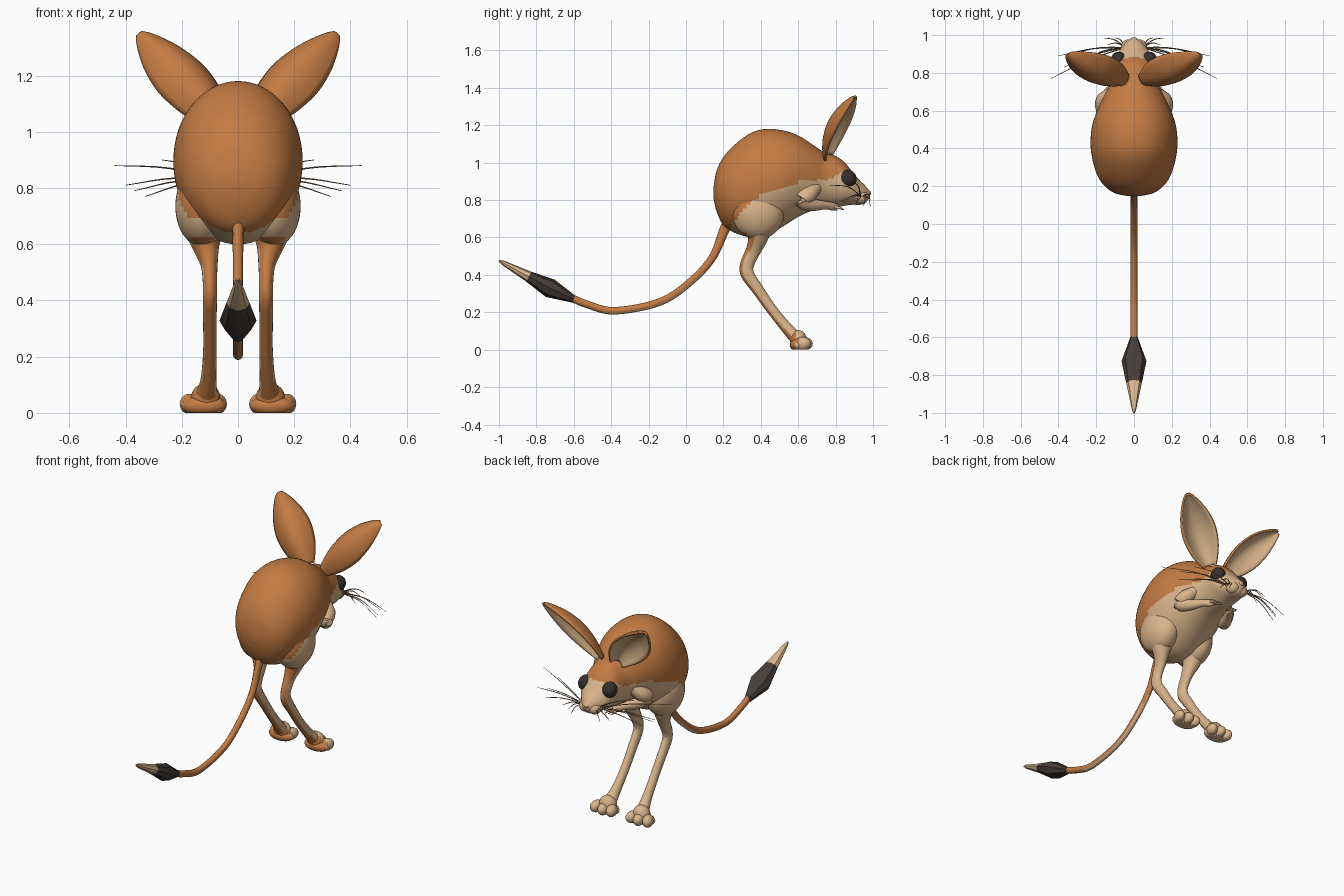
import bpy, bmesh, math
from mathutils import Vector, Matrix

if "Cube" in bpy.data.objects:
    bpy.data.objects.remove(bpy.data.objects["Cube"])


def mat(name, rgb):
    m = bpy.data.materials.new(name)
    m.diffuse_color = (*rgb, 1)
    m.use_nodes = True
    m.node_tree.nodes["Principled BSDF"].inputs["Base Color"].default_value = m.diffuse_color
    return m


ORANGE = mat("orange fur", (0.55, 0.20, 0.057))
CREAM = mat("cream fur", (0.70, 0.46, 0.26))
DARK = mat("dark tuft", (0.06, 0.047, 0.04))
EYE = mat("eye black", (0.035, 0.03, 0.028))
WHISKER = mat("whisker tan", (0.30, 0.20, 0.12))


def interp(knots, x):
    """Piecewise linear lookup."""
    if x <= knots[0][0]:
        return knots[0][1]
    for (a, p), (b, q) in zip(knots, knots[1:]):
        if x <= b:
            return p + (q - p) * (x - a) / (b - a)
    return knots[-1][1]


def smooth(knots, n):
    """Catmull-Rom through tuples, n steps per span."""
    k = [Vector(p) for p in knots]
    k = [2 * k[0] - k[1]] + k + [2 * k[-1] - k[-2]]
    out = []
    for i in range(1, len(k) - 2):
        a, b, c, d = k[i - 1:i + 3]
        for j in range(n):
            t = j / n
            out.append(0.5 * (2 * b + (c - a) * t + (2 * a - 5 * b + 4 * c - d) * t * t
                              + (3 * b - a - 3 * c + d) * t ** 3))
    return out + [k[-2]]


def loft(bm, rings, sides):
    """rings: (centre, u axis, v axis), closed at both ends."""
    loops = []
    for c, u, v in rings:
        loops.append([bm.verts.new(c + u * math.cos(a) + v * math.sin(a))
                      for a in (2 * math.pi * i / sides for i in range(sides))])
    for p, q in zip(loops, loops[1:]):
        for i in range(sides):
            j = (i + 1) % sides
            bm.faces.new((p[i], p[j], q[j], q[i]))
    bm.faces.new(loops[0])
    bm.faces.new(loops[-1])


def tube(bm, pts, sides, ref=(1, 0, 0)):
    """pts: 5-vectors x, y, z, radius along ref, radius across."""
    rings = []
    for i, p in enumerate(pts):
        a, b = pts[max(i - 1, 0)], pts[min(i + 1, len(pts) - 1)]
        t = (Vector(b[:3]) - Vector(a[:3])).normalized()
        u = Vector(ref)
        u = (u - t * u.dot(t)).normalized()
        rings.append((Vector(p[:3]), u * p[3], t.cross(u) * p[4]))
    loft(bm, rings, sides)


def ball(bm, c, r, seg=20, rot=None):
    m = Matrix.Translation(c) @ (rot or Matrix()) @ Matrix.Diagonal((*r, 1))
    bmesh.ops.create_uvsphere(bm, u_segments=seg, v_segments=seg // 2 + 2, radius=1, matrix=m)


def finish(bm, name, mats, rule=None, mirror=False, angle=60, recalc=True):
    if recalc:
        bmesh.ops.recalc_face_normals(bm, faces=bm.faces[:])
    bm.normal_update()
    if rule:
        for f in bm.faces:
            f.material_index = rule(f.calc_center_median(), f.normal)
    me = bpy.data.meshes.new(name)
    bm.to_mesh(me)
    bm.free()
    ob = bpy.data.objects.new(name, me)
    bpy.context.collection.objects.link(ob)
    for m in mats:
        me.materials.append(m)
    bpy.ops.object.select_all(action='DESELECT')
    ob.select_set(True)
    bpy.context.view_layer.objects.active = ob
    bpy.ops.object.shade_smooth_by_angle(angle=math.radians(angle))
    if mirror:
        ob.modifiers.new("mirror", 'MIRROR').use_mirror_merge = False
    return ob


FUR_LINE = [(.20, .55), (.217, .615), (.26, .695), (.34, .775), (.42, .84), (.61, .90),
            (.77, .91), (.83, .945), (.89, .96), (.925, .91), (.945, 1.2)]


def fur(c, n):
    """Cream below the flank line, orange on the backs of the legs."""
    return int(c.z < interp(FUR_LINE, c.y) and not (c.z < .62 and n.y < -.4))


# Body and head: one loft along y (y, top, bottom, half width)
stations = [(.147, .87, .81, .03), (.163, .955, .74, .10), (.2, 1.03, .665, .155),
            (.26, 1.096, .625, .195), (.35, 1.16, .60, .222), (.43, 1.18, .61, .23),
            (.52, 1.172, .66, .222), (.60, 1.145, .71, .195), (.68, 1.095, .745, .158),
            (.74, 1.055, .755, .128), (.80, 1.035, .76, .115), (.85, 1.0, .77, .112),
            (.89, .95, .775, .097), (.93, .905, .775, .068), (.96, .875, .785, .045),
            (.98, .85, .81, .02)]
bm = bmesh.new()
loft(bm, [(Vector((0, y, (t + b) / 2)), Vector((w, 0, 0)), Vector((0, 0, (t - b) / 2)))
          for y, t, b, w in smooth([s for s in stations], 6)], 64)
finish(bm, "body_and_head", [ORANGE, CREAM], fur)

# Muzzle pads and nose
bm = bmesh.new()
ball(bm, (.03, .935, .815), (.04, .042, .036))
finish(bm, "muzzle_pad", [CREAM], mirror=True)
bm = bmesh.new()
ball(bm, (0, .972, .838), (.02, .018, .016), 12)
finish(bm, "nose", [CREAM])

# Eyes
bm = bmesh.new()
ball(bm, (.082, .865, .914), (.042, .047, .047), 24)
finish(bm, "eye", [EYE], mirror=True)

# Haunches and hind legs
bm = bmesh.new()
ball(bm, (.125, .385, .735), (.098, .14, .145), 40)
finish(bm, "haunch", [ORANGE, CREAM], fur, mirror=True)
bm = bmesh.new()
tube(bm, smooth([(.12, .39, .67, .085, .085), (.115, .385, .60, .052, .055),
                 (.103, .36, .53, .031, .040), (.1, .328, .46, .025, .037),
                 (.1, .328, .405, .025, .036), (.1, .385, .32, .024, .031),
                 (.1, .455, .22, .024, .028), (.105, .535, .12, .028, .030),
                 (.112, .59, .06, .04, .035)], 5), 20)
finish(bm, "hind_leg", [ORANGE, CREAM], fur, mirror=True)

# Hind feet: sole, instep and three splayed toes
bm = bmesh.new()
ball(bm, (.115, .60, .055), (.052, .045, .05))
ball(bm, (.122, .597, .025), (.08, .042, .036))
for x, y, a in ((.072, .625, .3), (.122, .632, 0), (.175, .622, -.3)):
    ball(bm, (x, y, .032), (.031, .046, .036), rot=Matrix.Rotation(a, 4, 'Z'))
for v in bm.verts:
    v.co.z = max(v.co.z, 0)
finish(bm, "hind_foot", [ORANGE, CREAM], fur, mirror=True)

# Front legs with small fingers
bm = bmesh.new()
tube(bm, smooth([(.115, .70, .87, .03, .03), (.15, .655, .83, .045, .05),
                 (.165, .62, .795, .042, .042), (.14, .675, .775, .034, .034),
                 (.10, .745, .772, .022, .022), (.075, .785, .765, .022, .016),
                 (.065, .81, .76, .016, .010)], 4), 16, (0, 0, 1))
for dx in (-.02, 0, .02):
    tube(bm, smooth([(.07 + dx * .5, .79, .764, .009, .009), (.062 + dx, .82, .758, .008, .008),
                     (.056 + dx, .845, .748, .002, .002)], 3), 6)
finish(bm, "front_leg", [CREAM], mirror=True)

# Ears: cupped leaf shapes, cream inside and orange outside
base, tip = Vector((.06, .768, 1.025)), Vector((.347, .905, 1.342))
axis = (tip - base).normalized()
wide = Vector((.68, -.52, -.5))
wide = (wide - axis * wide.dot(axis)).normalized()
opening = axis.cross(wide)
WIDTH = [(0, .035, 0), (.15, .068, 0), (.3, .09, 0), (.5, .099, 0), (.7, .082, 0),
         (.85, .054, 0), (.95, .028, 0), (1, .008, 0)]
bm = bmesh.new()
rows = []
for t, w, _ in smooth(WIDTH, 4):
    p = base.lerp(tip, t)
    rows.append([bm.verts.new(p + wide * w * s - opening * w * .75 * (1 - s * s))
                 for s in (i / 7 - 1 for i in range(15))])
for p, q in zip(rows, rows[1:]):
    for i in range(14):
        f = bm.faces.new((p[i], p[i + 1], q[i + 1], q[i]))
        f.normal_update()
        if f.normal.dot(opening) < 0:
            f.normal_flip()
ear = finish(bm, "ear", [CREAM, ORANGE], recalc=False)
sol = ear.modifiers.new("thickness", 'SOLIDIFY')
sol.thickness, sol.offset = .012, -1
sol.material_offset = sol.material_offset_rim = 1
ear.modifiers.new("mirror", 'MIRROR').use_mirror_merge = False

# Tail, pale along part of its underside
bm = bmesh.new()
tube(bm, smooth([(0, .25, .72, .026, .034), (0, .205, .64, .02, .027), (0, .14, .49, .018, .021),
                 (0, .02, .36, .018, .02), (0, -.14, .255, .018, .02), (0, -.38, .208, .018, .02),
                 (0, -.53, .243, .018, .02), (0, -.63, .285, .018, .02)], 6), 12)
finish(bm, "tail", [ORANGE, CREAM], lambda c, n: int(n.z < -.45 and -.45 < c.y < .13))

# Tail tuft and its pale tip
bm = bmesh.new()
tube(bm, [Vector(p) for p in ((0, -.60, .27, .02, .02), (0, -.725, .328, .066, .052),
                              (0, -.84, .39, .042, .03))], 8)
finish(bm, "tail_tuft", [DARK], angle=40)
bm = bmesh.new()
tube(bm, [Vector(p) for p in ((0, -.838, .389, .042, .03), (0, -.975, .463, .013, .013),
                              (0, -1.0, .476, .005, .005))], 8)
finish(bm, "tail_tip", [CREAM], angle=40)

# Whiskers
bm = bmesh.new()
for x, y, z in ((.44, .77, .88), (.40, .89, .81), (.37, .83, .79), (.33, .90, .77),
                (.27, .87, .90), (.16, .985, .80), (.14, .95, .77), (.10, .985, .765)):
    a, b = Vector((.045, .935, .82)), Vector((x, y, z))
    mid = a.lerp(b, .5) + Vector((0, .015, .02))
    tube(bm, smooth([(*a, .003, .003), (*mid, .0028, .0028), (*b, .0012, .0012)], 4), 4, (0, 0, 1))
finish(bm, "whiskers", [WHISKER], mirror=True)
